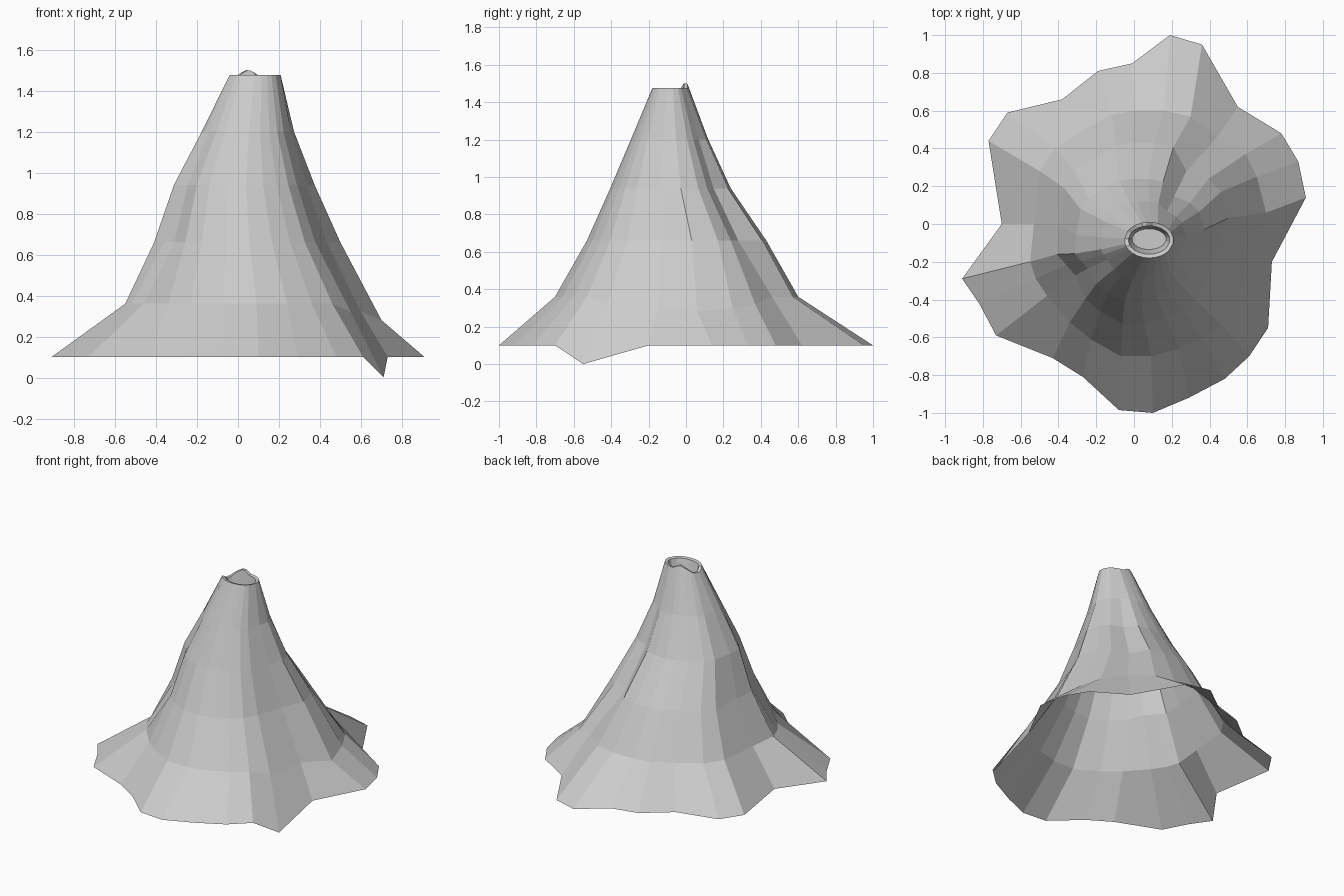
import bpy, bmesh
from math import atan2, cos, sin

if "Cube" in bpy.data.objects:
    bpy.data.objects.remove(bpy.data.objects["Cube"])

# Ragged foot outline and the first ring above it (x, y), anticlockwise from the right
foot = [(.91, .14), (.87, .33), (.78, .48), (.55, .62), (.36, .95), (.19, 1), (-.01, .85), (-.19, .81),
        (-.38, .66), (-.67, .59), (-.77, .44), (-.70, 0), (-.91, -.29), (-.82, -.42), (-.73, -.59),
        (-.43, -.71), (-.27, -.81), (-.08, -.985), (.10, -1), (.29, -.92), (.48, -.82), (.61, -.70),
        (.71, -.55), (.73, -.20)]
skirt = [(.70, .06), (.65, .25), (.59, .37), (.44, .46), (.30, .57), (.16, .60), (0, .60), (-.12, .58),
         (-.26, .50), (-.42, .40), (-.50, .28), (-.53, 0), (-.55, -.20), (-.52, -.29), (-.46, -.38),
         (-.34, -.52), (-.23, -.61), (-.07, -.70), (.09, -.70), (.24, -.66), (.36, -.60), (.46, -.53),
         (.55, -.42), (.60, -.15)]
# Upper rings: z, xmin, xmax, ymin, ymax, roundness
levels = [(.66, -.41, .50, -.53, .43, .1), (.94, -.315, .375, -.405, .24, .3),
          (1.20, -.18, .275, -.295, .12, .6), (1.475, -.05, .21, -.18, .01, 1)]
# Gullies pushed inward on the upper slopes: point index -> scale
gully = {2: .93, 3: .86, 13: .93, 14: .90, 22: .95}


def ring_points(x0, x1, y0, y1, roundness):
    pts = []
    for i, (x, y) in enumerate(skirt):
        u, v = (x - .075) / .625, (y + .05) / .65
        a = atan2(v, u)
        g = 1 + (gully.get(i, 1) - 1) * (1 - roundness)
        u = (u + (cos(a) - u) * roundness) * g
        v = (v + (sin(a) - v) * roundness) * g
        pts.append(((x0 + x1) / 2 + u * (x1 - x0) / 2, (y0 + y1) / 2 + v * (y1 - y0) / 2))
    return pts


bm = bmesh.new()


def add_ring(pts, z, special={}):
    return [bm.verts.new((x, y, special.get(i, z))) for i, (x, y) in enumerate(pts)]


def bridge(a, b):
    n = len(a)
    for i in range(n):
        j = (i + 1) % n
        bm.faces.new((a[i], a[j], b[j], b[i]))


# Slopes, open underneath
rings = [add_ring(foot, .10, {22: 0}),
         add_ring(skirt, .36, {0: .28, 1: .30, 2: .32, 22: .32, 23: .32})]
for z, *box in levels[:-1]:
    rings.append(add_ring(ring_points(*box), z))

# Uneven crater lip, inner wall and floor
lip = {6: 1.495, 7: 1.50, 8: 1.485, 9: 1.465, 10: 1.45, 11: 1.445, 12: 1.46}
rings.append(add_ring(ring_points(*levels[-1][1:]), 1.475, lip))
rings.append(add_ring(ring_points(-.03, .19, -.16, -.01, 1), 1.47, lip))
rings.append(add_ring(ring_points(-.01, .17, -.135, -.025, 1), 1.38))
for a, b in zip(rings, rings[1:]):
    bridge(a, b)
bm.faces.new(rings[-1])

mesh = bpy.data.meshes.new("volcano_cone")
bm.to_mesh(mesh)
bm.free()
cone = bpy.data.objects.new("volcano_cone", mesh)
bpy.context.collection.objects.link(cone)
